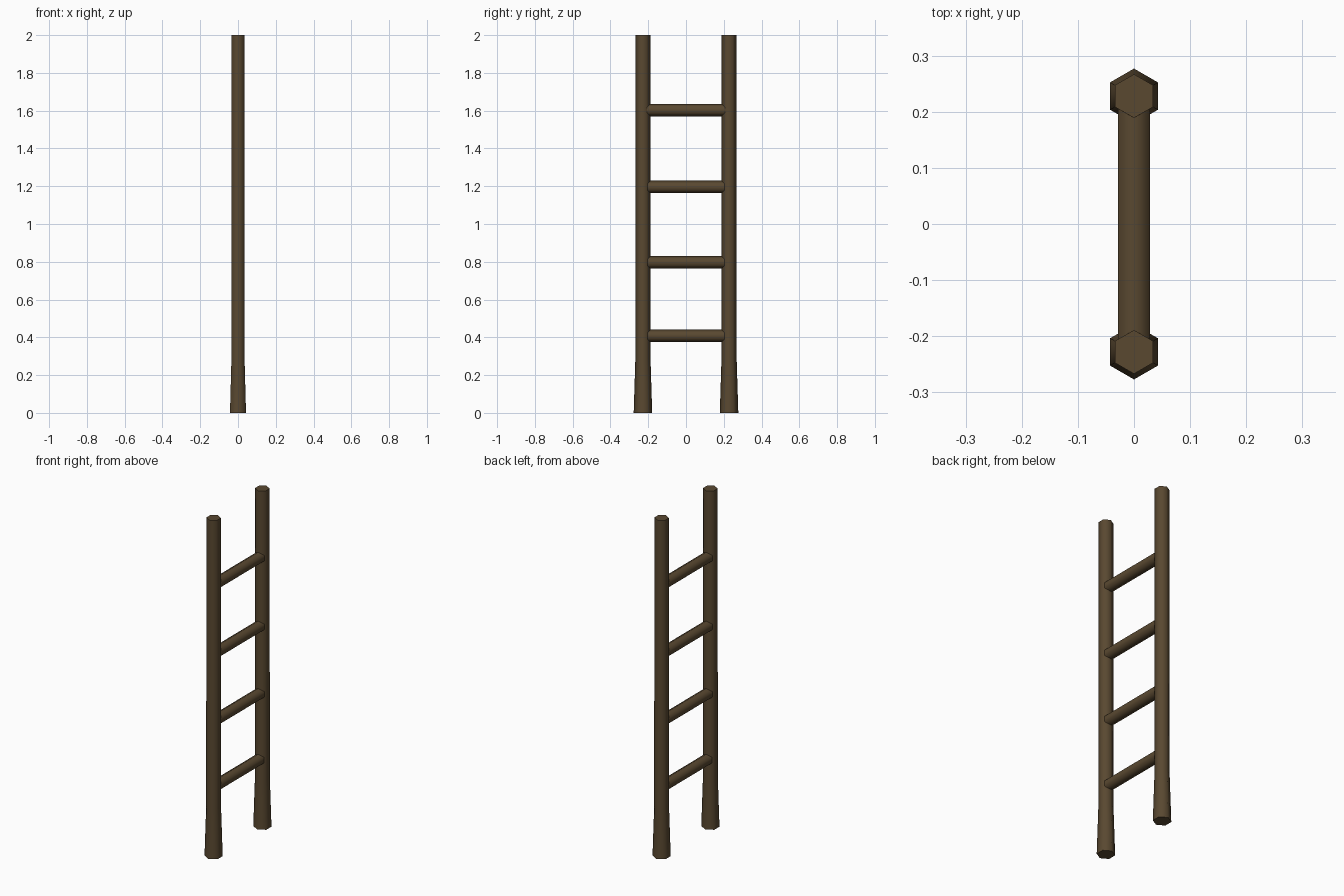
import bpy, bmesh, math

if "Cube" in bpy.data.objects:
    bpy.data.objects.remove(bpy.data.objects["Cube"])

wood = bpy.data.materials.new("dark brown wood")
wood.diffuse_color = (0.10, 0.065, 0.03, 1)
wood.use_nodes = True
wood.node_tree.nodes["Principled BSDF"].inputs["Base Color"].default_value = wood.diffuse_color


def hex_bar(name, rings, place):
    """Six-sided bar from (position along axis, radius) rings; place maps u, v, w to xyz."""
    bm = bmesh.new()
    loops = []
    for w, r in rings:
        loops.append([bm.verts.new(place(r * math.sin(math.pi / 3 * i),
                                         r * math.cos(math.pi / 3 * i), w)) for i in range(6)])
    for a, b in zip(loops, loops[1:]):
        for i in range(6):
            j = (i + 1) % 6
            bm.faces.new((a[i], a[j], b[j], b[i]))
    bm.faces.new(loops[0])
    bm.faces.new(loops[-1])
    bmesh.ops.recalc_face_normals(bm, faces=bm.faces)
    mesh = bpy.data.meshes.new(name)
    bm.to_mesh(mesh)
    bm.free()
    mesh.materials.append(wood)
    ob = bpy.data.objects.new(name, mesh)
    bpy.context.collection.objects.link(ob)
    bpy.ops.object.select_all(action='DESELECT')
    ob.select_set(True)
    bpy.context.view_layer.objects.active = ob
    bpy.ops.object.shade_smooth_by_angle(angle=math.radians(65))
    return ob


# Upright rails with flared feet
for side, name in ((-1, "near_rail"), (1, "far_rail")):
    hex_bar(name, [(0, 0.049), (0.29, 0.040), (2.0, 0.039)],
            lambda u, v, w, s=side: (u, v + s * 0.228, w))

# Rungs let into the rails
for k, z in enumerate((0.408, 0.797, 1.196, 1.603)):
    hex_bar("rung_%d" % (k + 1), [(-0.218, 0.033), (0.218, 0.033)],
            lambda u, v, w, z=z: (u, w, z + v))
